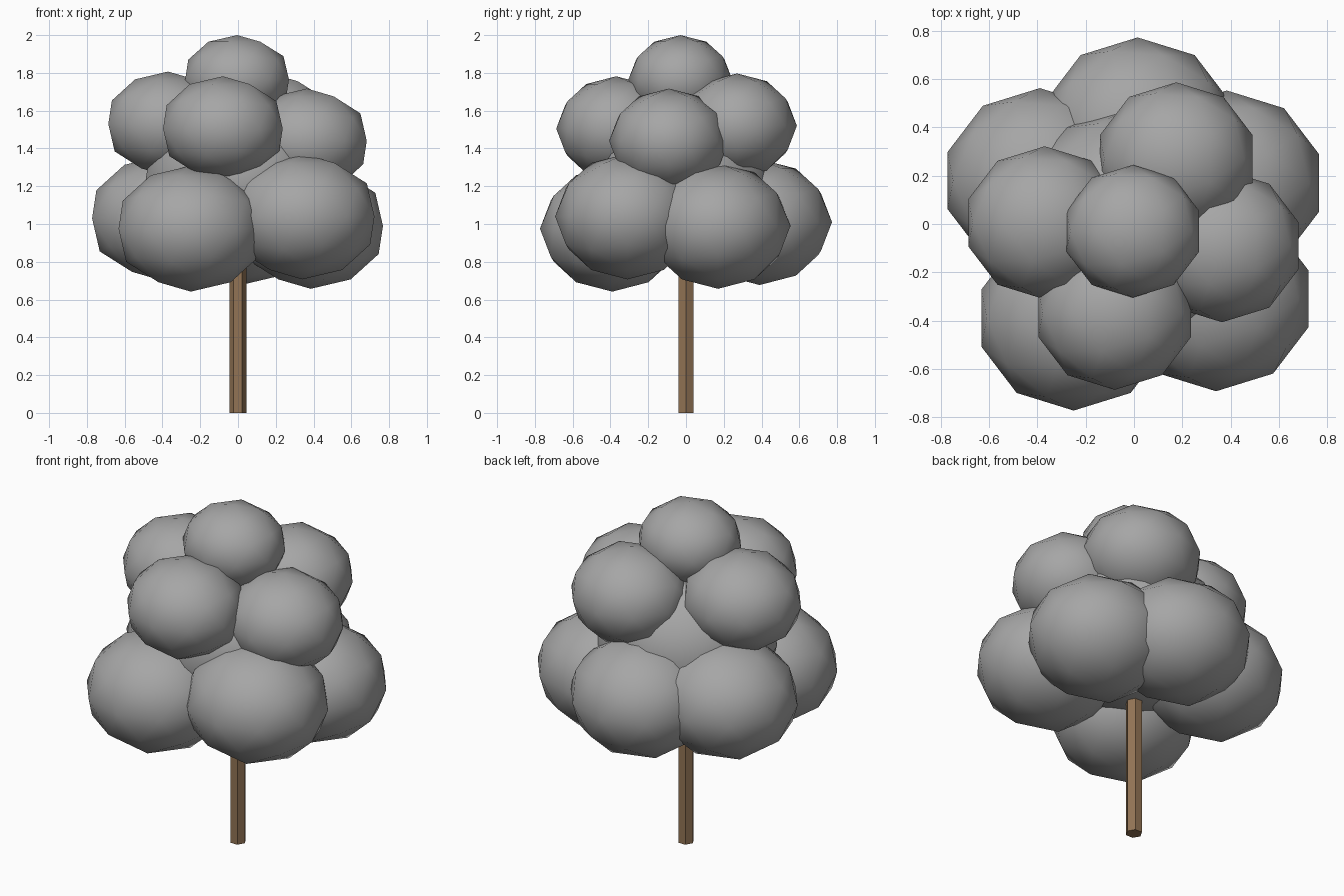
import bpy
import math
from mathutils import Matrix

cube = bpy.data.objects.get("Cube")
if cube:
    bpy.data.objects.remove(cube, do_unlink=True)


def make_material(name, rgb):
    mat = bpy.data.materials.new(name)
    mat.use_nodes = True
    color = (*rgb, 1.0)
    mat.diffuse_color = color
    mat.node_tree.nodes["Principled BSDF"].inputs["Base Color"].default_value = color
    return mat


foliage_gray = make_material("foliage_gray", (0.38, 0.38, 0.38))
bark_brown = make_material("bark_brown", (0.29, 0.175, 0.09))


def leaf_clump(name, center, radius, height):
    """Low-poly, smooth-shaded, slightly flattened ball of leaves."""
    bpy.ops.mesh.primitive_ico_sphere_add(subdivisions=2, radius=1)
    obj = bpy.context.object
    obj.name = name
    shape = Matrix.Diagonal((radius * 1.05, radius, height, 1))
    obj.data.transform(shape @ Matrix.Rotation(math.pi, 4, "Z"))
    obj.location = center
    obj.data.materials.append(foliage_gray)
    bpy.ops.object.shade_smooth()


# Lower ring of five large clumps
lower = {
    "front_right": (-0.25, -0.39, 0.975),
    "front_left": (0.34, -0.31, 1.04),
    "back_left": (0.385, 0.17, 0.99),
    "back": (0.015, 0.39, 1.01),
    "back_right": (-0.39, 0.18, 1.03),
}
for side, center in lower.items():
    leaf_clump("lower_clump_" + side, center, 0.383, 0.333)

# Middle ring of four clumps
middle = {
    "front": (-0.08, -0.37, 1.505),
    "right": (-0.37, 0.005, 1.53),
    "left": (0.365, -0.09, 1.44),
    "back": (0.175, 0.27, 1.52),
}
for side, center in middle.items():
    leaf_clump("middle_clump_" + side, center, 0.317, 0.277)

# Top clump and the core that fills the crown
leaf_clump("top_clump", (-0.005, -0.03, 1.765), 0.275, 0.235)
leaf_clump("crown_core", (0, 0, 1.23), 0.49, 0.43)

# Six-sided trunk reaching into the crown
bpy.ops.mesh.primitive_cylinder_add(vertices=6, radius=0.045, depth=1.2, location=(0, 0, 0.6))
trunk = bpy.context.object
trunk.name = "trunk"
trunk.data.transform(Matrix.Rotation(math.pi / 6, 4, "Z"))
trunk.data.materials.append(bark_brown)
